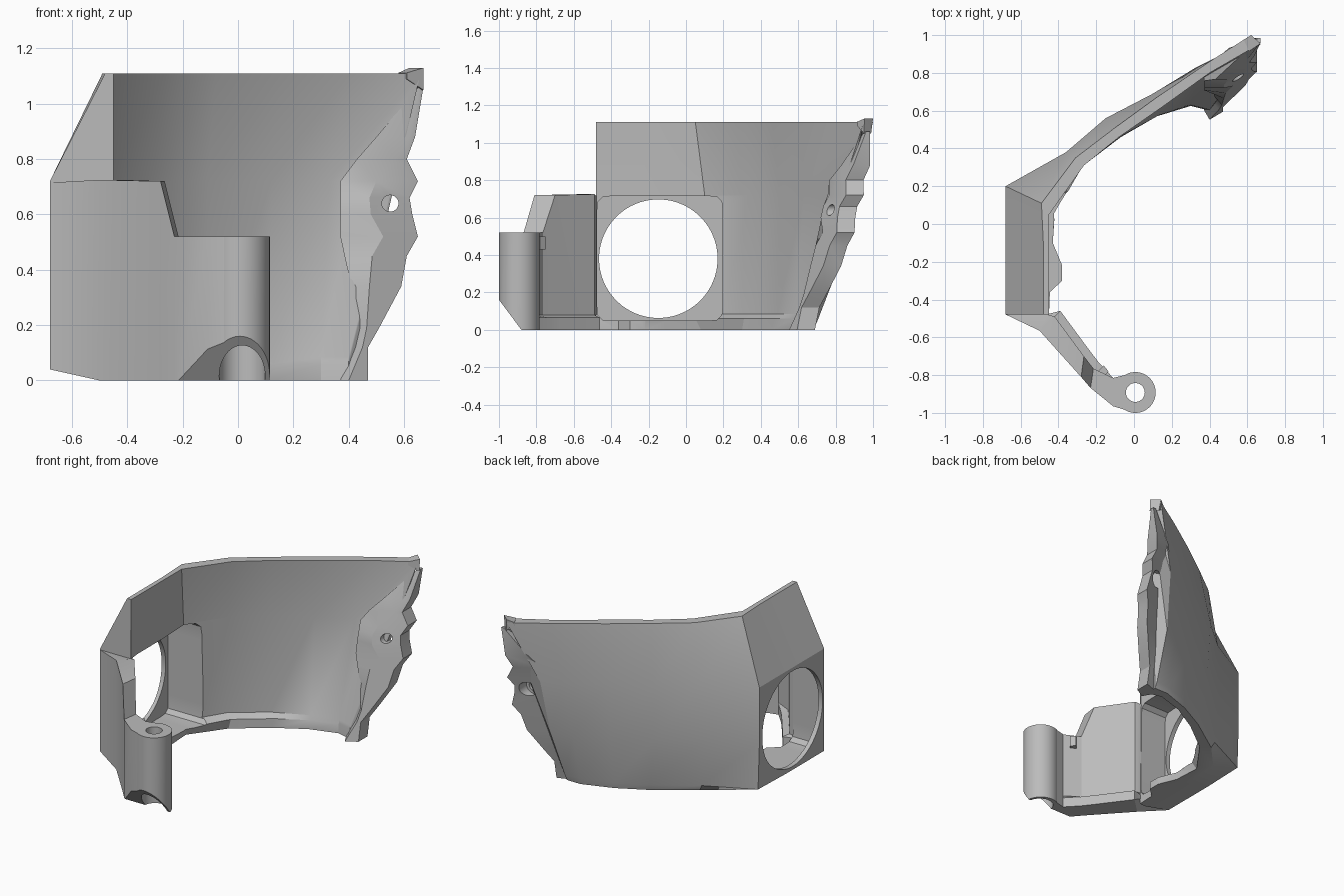
import bpy, bmesh, math
from mathutils import Vector

if "Cube" in bpy.data.objects:
    bpy.data.objects.remove(bpy.data.objects["Cube"])

grey = bpy.data.materials.new("grey_plastic")
grey.diffuse_color = (0.5, 0.5, 0.5, 1)
grey.use_nodes = True
grey.node_tree.nodes["Principled BSDF"].inputs["Base Color"].default_value = grey.diffuse_color


def loft(name, rings):
    """Solid skinned through closed rings of equal length."""
    bm = bmesh.new()
    loops = [[bm.verts.new(p) for p in r] for r in rings]
    n = len(loops[0])
    for a, b in zip(loops, loops[1:]):
        for i in range(n):
            j = (i + 1) % n
            bm.faces.new((a[i], a[j], b[j], b[i]))
    caps = [bm.faces.new(loops[0][::-1]), bm.faces.new(loops[-1])]
    bmesh.ops.triangulate(bm, faces=caps)
    bmesh.ops.recalc_face_normals(bm, faces=bm.faces[:])
    me = bpy.data.meshes.new(name)
    bm.to_mesh(me)
    bm.free()
    ob = bpy.data.objects.new(name, me)
    bpy.context.collection.objects.link(ob)
    me.materials.append(grey)
    return ob


def prism(name, pts, axis, lo, hi):
    """Extrude a 2D outline along x, y or z."""
    def put(p, d):
        v = [p[0], p[1]]
        v.insert(axis, d)
        return Vector(v)
    return loft(name, [[put(p, d) for p in pts] for d in (lo, hi)])


def circle(cx, cy, r, n=48):
    return [(cx + r * math.cos(2 * math.pi * i / n), cy + r * math.sin(2 * math.pi * i / n))
            for i in range(n)]


def volume(me):
    """Enclosed volume, or None when the surface is open."""
    bm = bmesh.new()
    bm.from_mesh(me)
    vol = None if any(e.is_boundary for e in bm.edges) else bm.calc_volume()
    bm.free()
    return vol


def cut(ob, *cutters):
    """Subtract cutters, trying solvers until the solid stays closed and shrinks."""
    bpy.context.view_layer.objects.active = ob
    for c in cutters:
        before = ob.data.copy()
        v0 = volume(before) or 9
        for solver in ('EXACT', 'MANIFOLD', 'EXACT'):
            m = ob.modifiers.new("cut", 'BOOLEAN')
            m.operation, m.solver, m.object = 'DIFFERENCE', solver, c
            bpy.ops.object.modifier_apply(modifier=m.name)
            v1 = volume(ob.data)
            if v1 is not None and 0 < v1 <= v0 + 1e-6:
                break
            if solver == 'EXACT':
                ob.data = before.copy()
        else:
            ob.data = before.copy()


# ---- main wall: each column is outer points going down, then inner points going up
Z = [1.11, .72, .35, .04, 0, 0, .06, .085, .72, 1.11]


def side(y, ledge):
    xs = [-.48, -.68, -.68, -.68, -.5, ledge, ledge, -.455, -.46, -.45]
    return [(x, y) for x in xs]


cols = [side(-.48, -.45), side(-.36, -.445), side(-.3, -.38), side(-.22, -.38), side(-.1, -.43)] + [
    [(-.49, .11), (-.68, .2), (-.68, .2), (-.67, .2), (-.5, .17),
     (-.44, .08), (-.42, .05), (-.46, .09), (-.47, .10), (-.45, .05)],
    [(-.31, .35), (-.36, .38), (-.38, .36), (-.36, .35), (-.34, .34),
     (-.28, .30), (-.27, .31), (-.31, .335), (-.31, .335), (-.265, .31)],
    [(-.10, .51), (-.15, .56), (-.14, .54), (-.10, .52), (-.09, .51),
     (-.07, .46), (-.06, .47), (-.10, .49), (-.11, .50), (-.08, .46)],
    [(.12, .67), (.10, .69), (.10, .66), (.10, .62), (.10, .61),
     (.12, .57), (.13, .575), (.12, .59), (.12, .63), (.15, .62)],
    [(.40, .86), (.33, .83), (.30, .76), (.30, .69), (.30, .68),
     (.30, .625), (.30, .63), (.30, .635), (.33, .76), (.40, .80)],
    [(.62, 1.0), (.45, .89), (.42, .82), (.40, .70), (.40, .68),
     (.40, .60), (.40, .605), (.40, .61), (.43, .80), (.66, .95)],
]
wall = loft("curved_wall", [[(x, y, z) for (x, y), z in zip(c, Z)] for c in cols])

# ---- raised tip at the top end of the wall
tip = loft("wall_tip", [
    [(.58, .975, 1.09), (.61, .915, 1.09), (.61, .915, 1.112), (.58, .975, 1.112)],
    [(.63, .99, 1.05), (.67, .95, 1.05), (.67, .955, 1.13), (.62, 1.0, 1.13)]])

# ---- front arm: outer xy, inner xy, top z, bottom z, ledge width
arm_cols = [
    ((-.68, -.479), (-.46, -.478), .715, .04, 0),
    ((-.50, -.565), (-.42, -.49), .725, 0, .03),
    ((-.28, -.81), (-.265, -.70), .72, 0, .03),
    ((-.23, -.868), (-.215, -.765), .52, 0, .03),
    ((-.11, -.965), (-.11, -.815), .52, 0, 0),
    ((0, -.998), (0, -.788), .52, 0, 0)]
arm = loft("front_arm", [
    [(*o, t), (*o, b), (i[0] + w, i[1] + w, b), (i[0] + w, i[1] + w, .065), (*i, .08), (*i, t)]
    for o, i, t, b, w in arm_cols])

# ---- hinge barrel at the arm end
HX, HY = .007, -.892
barrel = prism("hinge_barrel", circle(HX, HY, .108), 2, 0, .52)

# ---- small clip inside the arm
clip = prism("arm_clip", [(-.20, -.79), (-.16, -.75), (-.135, -.78), (-.17, -.82)], 2, .43, .50)

# ---- ragged screw flange: z, ramp start, plate start, free edge
rows = [(1.06, .65, .655, .67), (.88, .50, .62, .64), (.80, .43, .57, .61),
        (.72, .37, .50, .65), (.66, .37, .475, .62), (.60, .37, .48, .63),
        (.52, .37, .525, .65), (.45, .385, .485, .61), (.34, .41, .475, .59),
        (.19, .425, .465, .51), (.12, .41, .45, .47), (0, .37, .40, .47)]


def depth(x, z, back=0):
    y = .72 + .6 * (x - .48) + (.2 if z < .6 else .28) * (z - .6)
    return min(y + back, .985)


flange = loft("screw_flange", [
    [(l, depth(l, z, .02 if z > .75 else .07), z), (m, depth(m, z), z), (r, depth(r, z), z),
     (r, depth(r, z, .095), z), (l, depth(l, z, .12), z)] for z, l, m, r in rows])

# ---- round opening stepping out to a rounded square pocket, as one cutter
angles = [2 * math.pi * (i + .5) / 72 for i in range(72)]
round_ring = [(-.148 + .317 * math.cos(a), .38 + .317 * math.sin(a)) for a in angles]


def soft_square(a, half_y=.335, half_z=.333, r=.05):
    """Point on a rounded square in direction a."""
    c, s = math.cos(a), math.sin(a)
    k = 1 / max(abs(c), abs(s))
    y, z = c * k * half_y, s * k * half_z
    iy = max(-half_y + r, min(half_y - r, y))
    iz = max(-half_z + r, min(half_z - r, z))
    d = math.hypot(y - iy, z - iz)
    return (-.14 + iy + (y - iy) * r / d, .382 + iz + (z - iz) * r / d)


square_ring = [soft_square(a) for a in angles]
opening = loft("opening_cutter", [[(x, y, z) for y, z in ring] for x, ring in (
    (-.9, round_ring), (-.65, round_ring), (-.65, square_ring), (-.2, square_ring))])

# ---- other cutters
bore = prism("bore_cutter", circle(HX, HY, .05), 2, -.2, .7)
wide_bore = prism("wide_bore_cutter", circle(HX + .008, HY, .083), 2, -.2, .2)
slant = prism("slant_cutter", [(-1.2, .427), (-.8, -.107), (-1.2, -.107)], 0, -.3, .3)
screw = prism("screw_cutter", circle(.55, .64, .03, 24), 1, .5, 1.1)
screw_seat = prism("seat_cutter", circle(.55, .64, .05, 24), 1, .82, 1.1)

cut(wall, opening)
cut(arm, bore, wide_bore, slant)
cut(barrel, bore, wide_bore, slant)
cut(flange, screw, screw_seat)
for c in (opening, bore, wide_bore, slant, screw, screw_seat):
    bpy.data.objects.remove(c)

# ---- smooth shading with sharp creases
for ob in (wall, tip, arm, barrel, clip, flange):
    bpy.ops.object.select_all(action='DESELECT')
    ob.select_set(True)
    bpy.context.view_layer.objects.active = ob
    bpy.ops.object.shade_smooth_by_angle(angle=math.radians(25))
